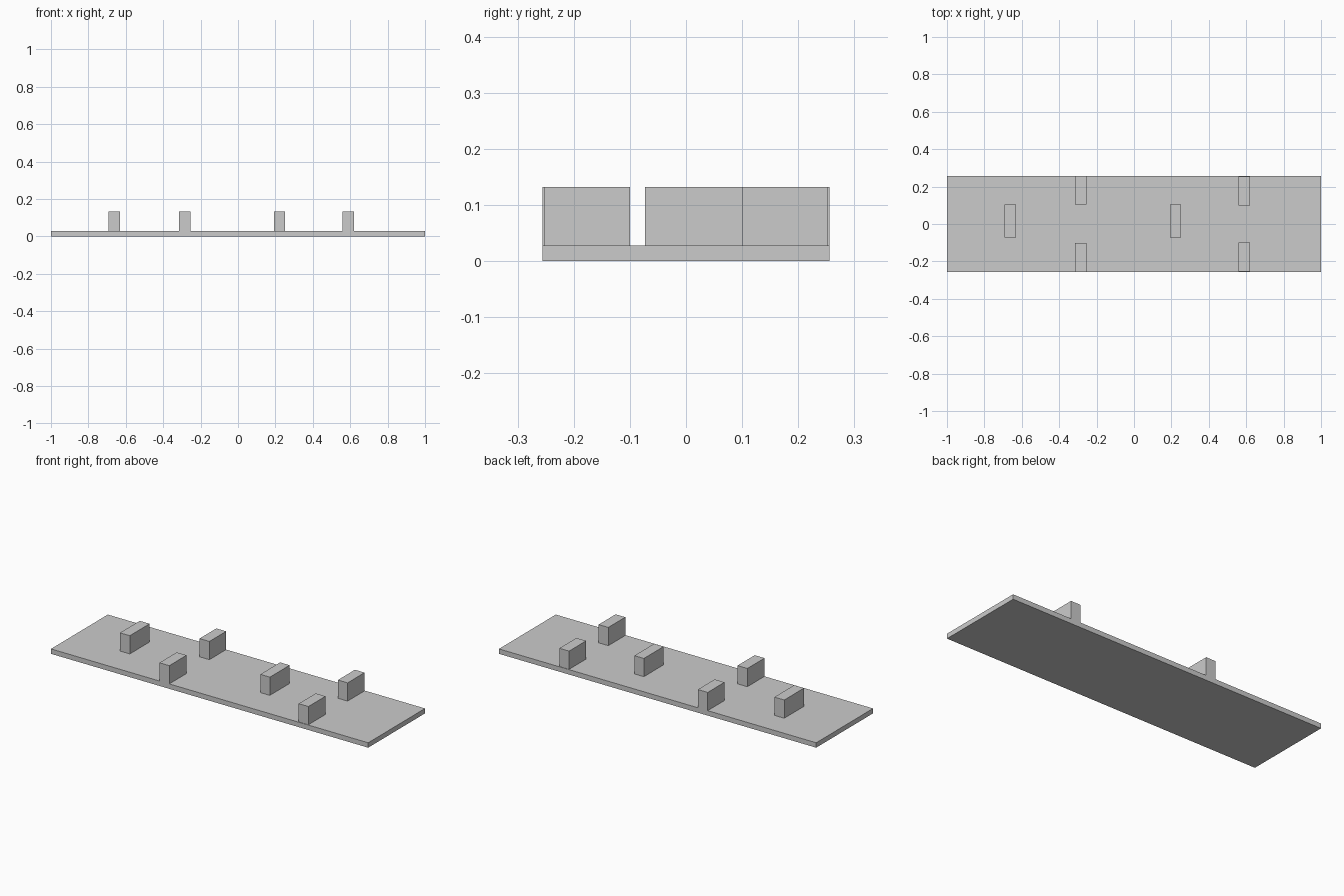
import bpy

if "Cube" in bpy.data.objects:
    bpy.data.objects.remove(bpy.data.objects["Cube"])

DECK_TOP = 0.028
BLOCK_TOP = 0.132
HALF_WIDTH = 0.256


def box(name, x0, x1, y0, y1, z0, z1):
    bpy.ops.mesh.primitive_cube_add(
        size=1, location=((x0 + x1) / 2, (y0 + y1) / 2, (z0 + z1) / 2))
    ob = bpy.context.object
    ob.name = name
    ob.scale = (x1 - x0, y1 - y0, z1 - z0)
    bpy.ops.object.transform_apply(location=False, rotation=False, scale=True)
    return ob


# Deck planks, laid edge to edge along x
half_seams = [0.067, 0.123, 0.187, 0.25, 0.372, 0.439, 0.503,
              0.56, 0.69, 0.75, 0.813, 0.88, 1.0]
seams = sorted([-s for s in half_seams] + half_seams + [0.623])
for i, (a, b) in enumerate(zip(seams, seams[1:])):
    box(f"plank_{i:02d}", a, b, -HALF_WIDTH, HALF_WIDTH, 0, DECK_TOP)

# Raised blocks: single ones on the middle, pairs along the two long edges
for i, (x0, x1) in enumerate([(-0.693, -0.631), (0.192, 0.252)]):
    box(f"middle_block_{i}", x0, x1, -0.073, 0.105, 0.024, BLOCK_TOP)

for i, (x0, x1, front, back) in enumerate([
        (-0.316, -0.254, (-0.256, -0.101), (0.105, 0.256)),
        (0.56, 0.621, (-0.253, -0.1), (0.1, 0.253))]):
    box(f"front_edge_block_{i}", x0, x1, *front, 0.024, BLOCK_TOP)
    box(f"back_edge_block_{i}", x0, x1, *back, 0.024, BLOCK_TOP)
